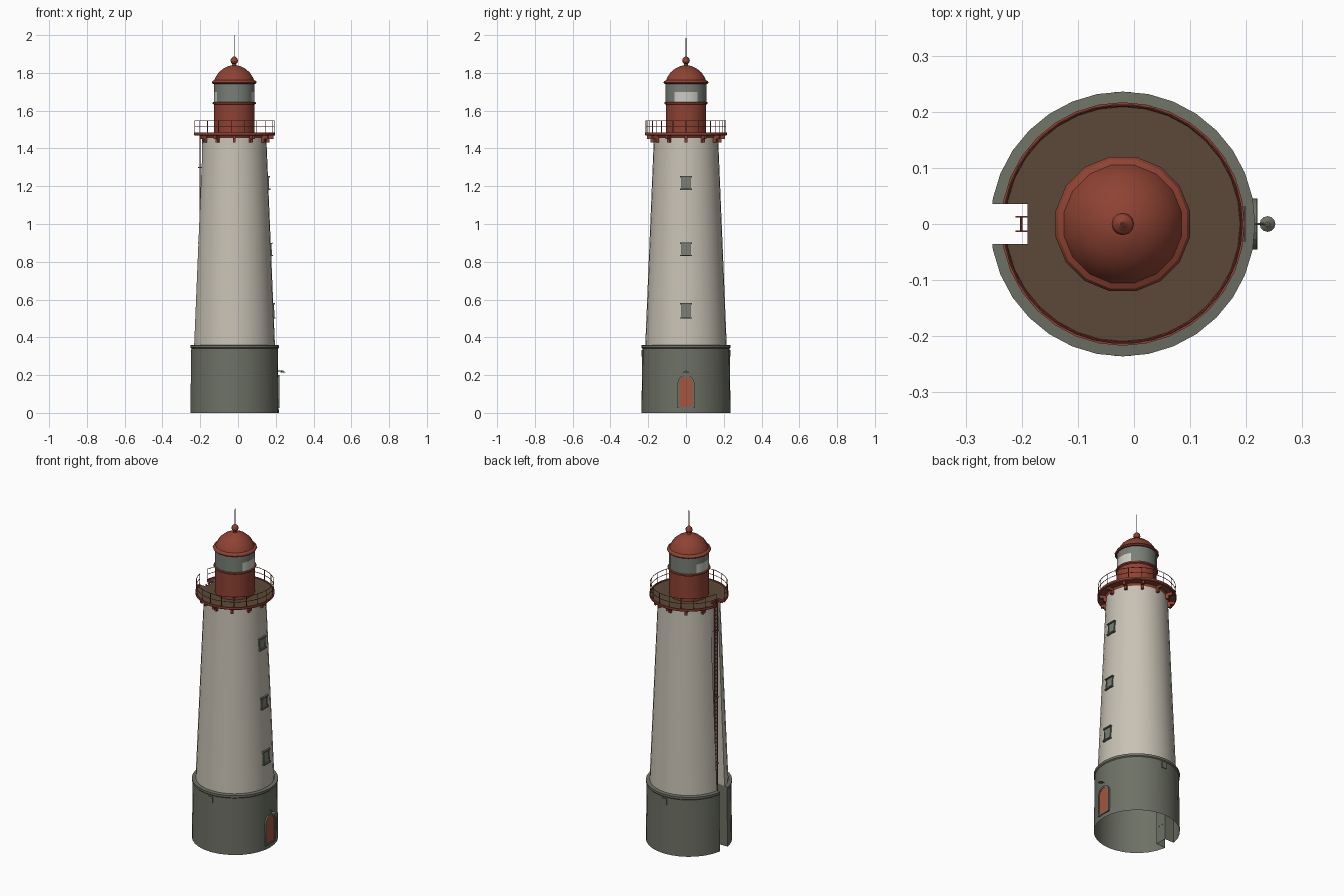
import bpy, bmesh, math
from mathutils import Vector, Matrix

if "Cube" in bpy.data.objects:
    bpy.data.objects.remove(bpy.data.objects["Cube"])

AX = -0.02            # tower axis in x
SLOT_Y, SLOT_X = 0.036, -0.19


def mat(name, r, g, b):
    m = bpy.data.materials.new(name)
    m.diffuse_color = (r, g, b, 1)
    m.use_nodes = True
    m.node_tree.nodes["Principled BSDF"].inputs["Base Color"].default_value = m.diffuse_color
    return m


CREAM = mat("cream_plaster", 0.58, 0.54, 0.46)
STONE = mat("grey_green_stone", 0.155, 0.165, 0.13)
RED = mat("rust_red", 0.27, 0.055, 0.033)
DECK = mat("brown_deck", 0.105, 0.066, 0.04)
DOOR = mat("door_red", 0.38, 0.09, 0.05)
GLASS = mat("grey_glass", 0.19, 0.21, 0.18)
PALE = mat("pale_glass", 0.6, 0.6, 0.54)


def finish(name, bm, *mats, smooth=True):
    bmesh.ops.recalc_face_normals(bm, faces=bm.faces)
    me = bpy.data.meshes.new(name)
    bm.to_mesh(me)
    bm.free()
    for m in mats:
        me.materials.append(m)
    ob = bpy.data.objects.new(name, me)
    bpy.context.collection.objects.link(ob)
    if smooth:
        bpy.ops.object.select_all(action='DESELECT')
        ob.select_set(True)
        bpy.context.view_layer.objects.active = ob
        bpy.ops.object.shade_smooth_by_angle(angle=math.radians(30))
    return ob


def lathe(name, profile, n, *mats, turn=0.0, rule=None, x=AX):
    """Closed solid of revolution around the tower axis."""
    bm = bmesh.new()
    rings = []
    for r, z in profile:
        rings.append([bm.verts.new((x + r * math.cos(turn + 2 * math.pi * i / n),
                                    r * math.sin(turn + 2 * math.pi * i / n), z)) for i in range(n)])
    for a, b in zip(rings, rings[1:]):
        for i in range(n):
            j = (i + 1) % n
            bm.faces.new((a[i], a[j], b[j], b[i]))
    bm.faces.new(rings[0])
    bm.faces.new(rings[-1])
    bmesh.ops.recalc_face_normals(bm, faces=bm.faces)
    if rule:
        for f in bm.faces:
            f.material_index = rule(f)
    return finish(name, bm, *mats)


def add_box(bm, centre, size, m=Matrix()):
    bmesh.ops.create_cube(bm, size=1, matrix=m @ Matrix.Translation(centre) @ Matrix.Diagonal((*size, 1)))


def add_rod(bm, a, b, r, n=6, r2=None):
    a, b = Vector(a), Vector(b)
    d = b - a
    m = Matrix.Translation((a + b) / 2) @ d.to_track_quat('Z', 'Y').to_matrix().to_4x4()
    bmesh.ops.create_cone(bm, cap_ends=True, segments=n, radius1=r, radius2=r if r2 is None else r2,
                          depth=d.length, matrix=m)


def polar(r, a, z):
    return Vector((AX + r * math.cos(a), r * math.sin(a), z))


# Main masses: stone base, plaster shaft, gallery deck
base = lathe("stone_base", [(0.236, 0), (0.231, 0.34), (0.236, 0.345), (0.236, 0.358), (0.16, 0.366)],
             32, STONE)
shaft = lathe("tower_shaft", [(0.216, 0.35), (0.17, 1.46)], 32, CREAM)
gallery = lathe("gallery_deck", [(0.17, 1.455), (0.178, 1.468), (0.213, 1.468), (0.217, 1.472),
                                 (0.217, 1.484), (0.21, 1.484), (0.209, 1.48), (0.06, 1.48)], 32, RED, DECK,
                rule=lambda f: int(f.normal.z > 0.9 and f.calc_center_median().z < 1.4805))

# Ladder slot cut through all three
bm = bmesh.new()
add_box(bm, (SLOT_X - 0.1, 0, 0.9), (0.2, 2 * SLOT_Y, 2))
cutter = finish("slot_cutter", bm, smooth=False)
cutter.hide_render = True
for ob in (base, shaft, gallery):
    mod = ob.modifiers.new("slot", 'BOOLEAN')
    mod.operation, mod.solver, mod.object = 'DIFFERENCE', 'EXACT', cutter
    bpy.context.view_layer.objects.active = ob
    while ob.modifiers[0] != mod:
        bpy.ops.object.modifier_move_up(modifier=mod.name)
    bpy.ops.object.modifier_apply(modifier=mod.name)
bpy.data.objects.remove(cutter)

# Open the hidden caps so the tower is hollow from below
for ob in (base, shaft):
    bm = bmesh.new()
    bm.from_mesh(ob.data)
    caps = []
    for f in bm.faces:
        c = f.calc_center_median()
        if abs(f.normal.z) > 0.9 and math.hypot(c.x - AX, c.y) < 0.08:
            caps.append(f)
    bmesh.ops.delete(bm, geom=caps, context='FACES')
    bm.to_mesh(ob.data)
    bm.free()

# Corbels under the gallery
bm = bmesh.new()
for i in range(12):
    if i != 6:
        a = i * math.pi / 6
        rot = Matrix.Translation((AX, 0, 0)) @ Matrix.Rotation(a, 4, 'Z')
        add_box(bm, (0.187, 0, 1.46), (0.04, 0.014, 0.018), rot)
        add_box(bm, (0.177, 0, 1.443), (0.02, 0.014, 0.022), rot)
finish("gallery_corbels", bm, RED, smooth=False)

# Railing, open at the ladder
bm = bmesh.new()
gap, n = 0.18, 36
angs = [-math.pi + gap + (2 * math.pi - 2 * gap) * i / n for i in range(n + 1)]
for z in (1.515, 1.546):
    for a, b in zip(angs, angs[1:]):
        add_rod(bm, polar(0.212, a, z), polar(0.212, b, z), 0.0018, 5)
for a in angs[::2]:
    add_rod(bm, polar(0.212, a, 1.48), polar(0.212, a, 1.547), 0.0018, 5)
finish("gallery_railing", bm, RED)

# Ladder in the slot
bm = bmesh.new()
for y in (-0.013, 0.013):
    add_box(bm, (-0.201, y, 0.745), (0.006, 0.003, 1.47))
    for z in (0.1, 0.5, 0.9, 1.3, 1.475):
        add_box(bm, (-0.2, y, z), (0.022, 0.003, 0.005))
for i in range(61):
    add_rod(bm, (-0.201, -0.013, 0.03 + i * 0.024), (-0.201, 0.013, 0.03 + i * 0.024), 0.002, 5)
finish("ladder", bm, RED, smooth=False)

# Lantern house, glazing, dome and finial
T = math.pi / 16
lathe("lantern_wall", [(0.109, 1.475), (0.109, 1.632), (0.117, 1.636), (0.117, 1.644), (0.105, 1.648)],
      16, RED, turn=T)


def pane(f):
    c = f.calc_center_median()
    return int(c.z < 1.7 and abs(f.normal.x) > 0.75)


lathe("lantern_glass", [(0.11, 1.64), (0.11, 1.70), (0.11, 1.75)], 16, GLASS, PALE, turn=T, rule=pane)
lathe("lantern_dome", [(0.106, 1.74), (0.117, 1.743), (0.122, 1.749), (0.117, 1.757), (0.107, 1.762),
                       (0.1, 1.778), (0.084, 1.802), (0.06, 1.822), (0.034, 1.835), (0.014, 1.84)],
      16, RED, turn=T)
lathe("finial", [(0.012, 1.835), (0.01, 1.848), (0.016, 1.852), (0.02, 1.864), (0.017, 1.876),
                 (0.008, 1.884), (0.004, 1.888)], 12, RED)
bm = bmesh.new()
add_rod(bm, (AX, 0, 1.88), (AX, 0, 2.0), 0.0022, 6, 0.0012)
finish("lightning_rod", bm, STONE)

# Windows on the right side, following the wall slope
slope = Matrix.Rotation(-math.atan(0.0414), 4, 'Y')
for k, (z, h) in enumerate(((0.54, 0.076), (0.865, 0.064), (1.217, 0.066))):
    x = AX + 0.216 - (z - 0.35) * 0.0414
    m = Matrix.Translation((x, 0, z)) @ slope
    bm = bmesh.new()
    for s in (-1, 1):
        add_box(bm, (0.001, 0, s * h / 2), (0.018, 0.062, 0.007), m)
        add_box(bm, (-0.001, s * 0.024, 0), (0.01, 0.007, h), m)
    finish("window_frame_%d" % k, bm, STONE, smooth=False)
    bm = bmesh.new()
    add_box(bm, (-0.001, 0, 0), (0.006, 0.044, h - 0.004), m)
    finish("window_pane_%d" % k, bm, GLASS, smooth=False)


# Arched door and its frame
def arch(w, z0, spring, n=10):
    return [(-w, z0)] + [(-w * math.cos(math.pi * i / n), spring + w * math.sin(math.pi * i / n))
                         for i in range(n + 1)] + [(w, z0)]


def prism(bm, outline, x0, x1):
    f = bm.faces.new([bm.verts.new((x0, y, z)) for y, z in outline])
    g = bmesh.ops.extrude_face_region(bm, geom=[f])
    bmesh.ops.translate(bm, vec=(x1 - x0, 0, 0), verts=[v for v in g['geom'] if isinstance(v, bmesh.types.BMVert)])


bm = bmesh.new()
prism(bm, arch(0.035, 0.033, 0.155), 0.208, 0.2155)
finish("door", bm, DOOR, smooth=False)
bm = bmesh.new()
outer, inner = arch(0.045, 0.028, 0.155), arch(0.035, 0.028, 0.155)
rows = [[bm.verts.new((x, y, z)) for y, z in o] for o, x in
        ((outer, 0.2), (outer, 0.219), (inner, 0.219), (inner, 0.2))]
for a, b in zip(rows, rows[1:]):
    for i in range(len(outer) - 1):
        bm.faces.new((a[i], a[i + 1], b[i + 1], b[i]))
add_box(bm, (0.211, 0, 0.029), (0.018, 0.09, 0.008))
finish("door_frame", bm, STONE, smooth=False)

# Lamp over the door
bm = bmesh.new()
add_rod(bm, (0.205, 0, 0.222), (0.24, 0, 0.222), 0.002)
add_rod(bm, (0.238, 0, 0.214), (0.238, 0, 0.222), 0.014, 12, 0.004)
finish("door_lamp", bm, STONE)

# Small vent blocks on the front and back of the base
bm = bmesh.new()
for s in (-1, 1):
    add_box(bm, (AX, s * 0.23, 0.315), (0.03, 0.01, 0.035))
finish("base_vents", bm, STONE, smooth=False)
